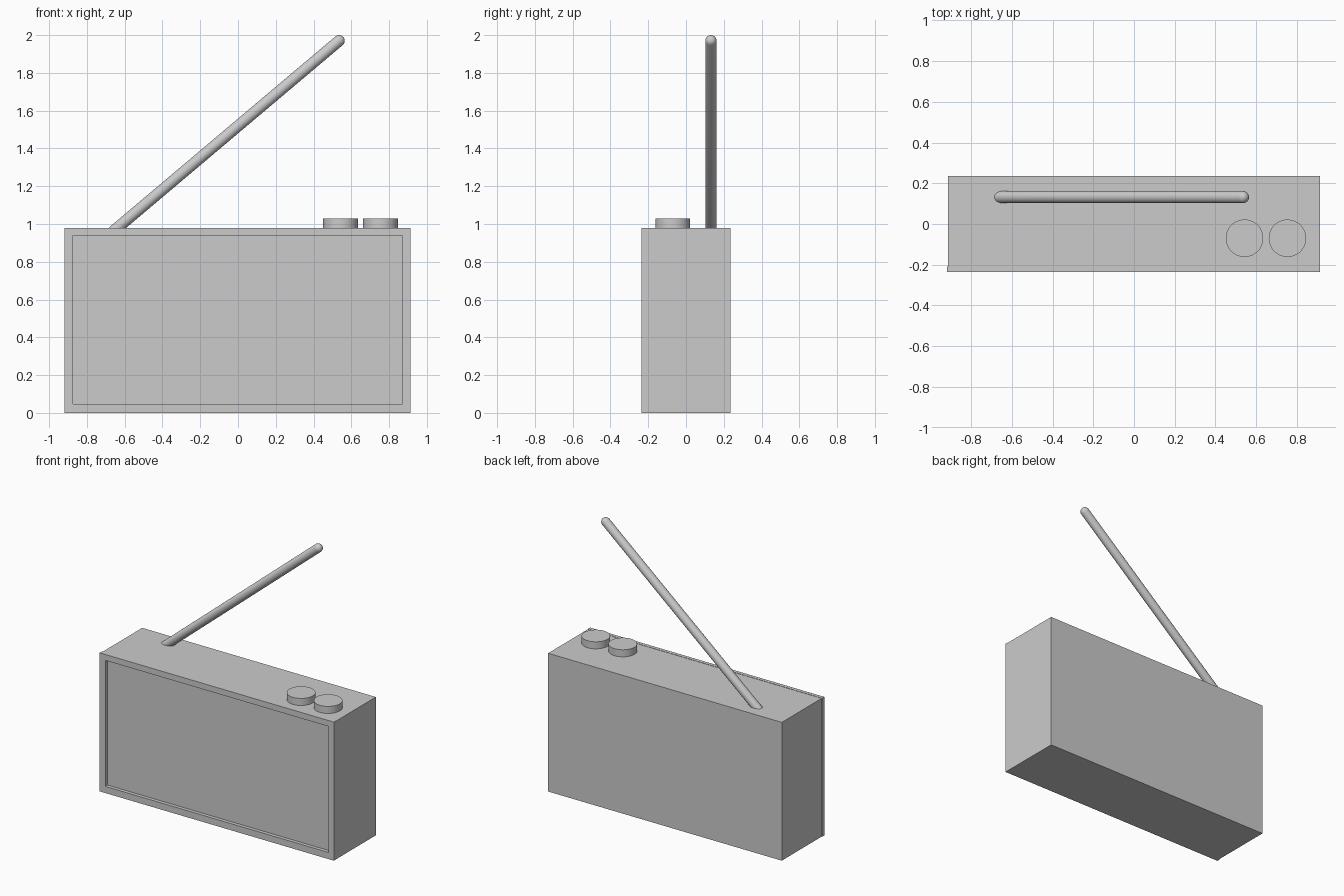
import bpy, bmesh
from math import sin, cos, pi
from mathutils import Vector

if "Cube" in bpy.data.objects:
    bpy.data.objects.remove(bpy.data.objects["Cube"])


def finish(name, bm, smooth=False):
    bmesh.ops.recalc_face_normals(bm, faces=bm.faces)
    me = bpy.data.meshes.new(name)
    bm.to_mesh(me)
    bm.free()
    ob = bpy.data.objects.new(name, me)
    bpy.context.collection.objects.link(ob)
    if smooth:
        bpy.ops.object.select_all(action='DESELECT')
        ob.select_set(True)
        bpy.context.view_layer.objects.active = ob
        bpy.ops.object.shade_smooth_by_angle()
    return ob


def box(name, lo, hi):
    lo, hi = Vector(lo), Vector(hi)
    bm = bmesh.new()
    bmesh.ops.create_cube(bm, size=1)
    bmesh.ops.scale(bm, vec=hi - lo, verts=bm.verts)
    bmesh.ops.translate(bm, vec=(lo + hi) / 2, verts=bm.verts)
    return finish(name, bm)


def rect(bm, x0, x1, z0, z1, y):
    return [bm.verts.new((x, y, z)) for x, z in ((x0, z0), (x1, z0), (x1, z1), (x0, z1))]


def lathe(name, profile, matrix, steps=32):
    # Revolves (radius, height) points about local z
    bm = bmesh.new()
    vs = [bm.verts.new((r, 0, z)) for r, z in profile]
    es = [bm.edges.new(p) for p in zip(vs, vs[1:])]
    bmesh.ops.spin(bm, geom=vs + es, cent=(0, 0, 0), axis=(0, 0, 1),
                   angle=2 * pi, steps=steps, use_merge=True)
    bmesh.ops.remove_doubles(bm, verts=bm.verts, dist=1e-5)
    ob = finish(name, bm, True)
    ob.matrix_world = matrix
    return ob


# Main case
box("case", (-0.914, -0.21, 0), (0.914, 0.235, 0.978))

# Raised border around the recessed front panel
bm = bmesh.new()
outer, inner = (-0.918, 0.914, 0, 0.98), (-0.874, 0.872, 0.047, 0.938)
loops = [rect(bm, *outer, -0.21), rect(bm, *outer, -0.235),
         rect(bm, *inner, -0.235), rect(bm, *inner, -0.21)]
for a, b in zip(loops, loops[1:] + loops[:1]):
    for i in range(4):
        j = (i + 1) % 4
        bm.faces.new((a[i], a[j], b[j], b[i]))
finish("front_border", bm)

# Two control knobs on the top
for name, x in (("tuning_knob", 0.543), ("volume_knob", 0.754)):
    bm = bmesh.new()
    bmesh.ops.create_cone(bm, cap_ends=True, segments=48, radius1=0.092,
                          radius2=0.092, depth=0.05)
    bmesh.ops.translate(bm, vec=(x, -0.07, 1.003), verts=bm.verts)
    finish(name, bm, True)

# Slanted aerial: a round-ended rod
start, end = Vector((-0.662, 0.132, 0.96)), Vector((0.535, 0.132, 1.97))
length, r = (end - start).length, 0.03
arc = [i * pi / 12 for i in range(7)]
profile = ([(r * sin(a), -r * cos(a)) for a in arc]
           + [(r * cos(a), length + r * sin(a)) for a in arc])
m = (end - start).to_track_quat('Z', 'Y').to_matrix().to_4x4()
m.translation = start
lathe("aerial", profile, m)
